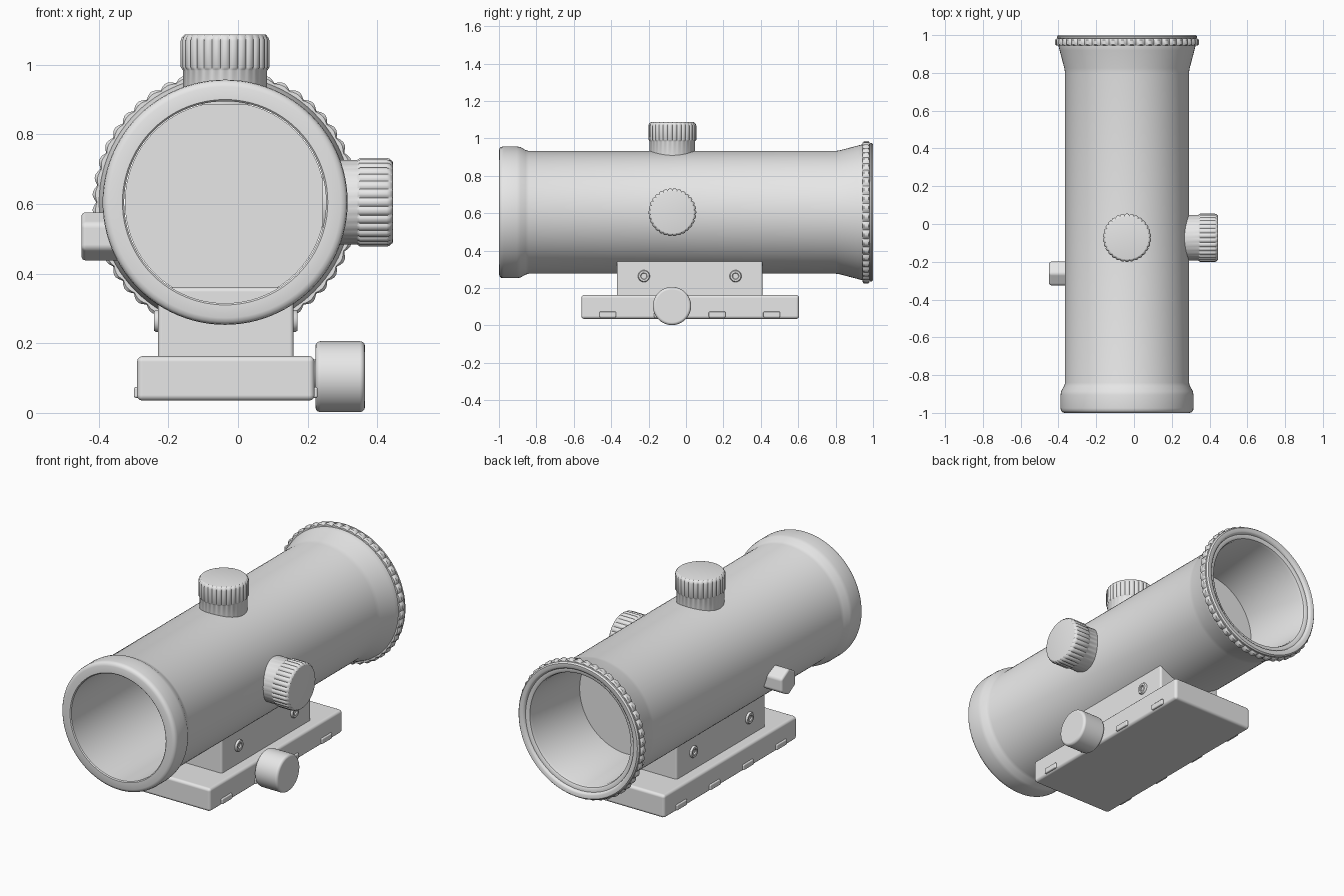
import bpy, bmesh
from math import sin, cos, pi, radians
from mathutils import Vector

if "Cube" in bpy.data.objects:
    bpy.data.objects.remove(bpy.data.objects["Cube"], do_unlink=True)

grey = bpy.data.materials.new("plain_grey")
grey.use_nodes = True
grey.diffuse_color = (0.8, 0.8, 0.8, 1)
grey.node_tree.nodes["Principled BSDF"].inputs["Base Color"].default_value = (0.8, 0.8, 0.8, 1)

CX, CZ = -0.037, 0.605      # tube axis
KNOB_Y = -0.073             # adjustment knobs


def finish(name, bm, bevel=0.0):
    bmesh.ops.recalc_face_normals(bm, faces=bm.faces)
    mesh = bpy.data.meshes.new(name)
    bm.to_mesh(mesh)
    bm.free()
    mesh.materials.append(grey)
    for p in mesh.polygons:
        p.use_smooth = True
    mesh.set_sharp_from_angle(angle=radians(38))
    obj = bpy.data.objects.new(name, mesh)
    bpy.context.collection.objects.link(obj)
    if bevel:
        mod = obj.modifiers.new("rounded_edges", 'BEVEL')
        mod.width, mod.segments = bevel, 3
        mod.limit_method = 'ANGLE'
        mod.harden_normals = True
    return obj


def box(name, lo, hi, bevel):
    bm = bmesh.new()
    bmesh.ops.create_cube(bm, size=1)
    lo, hi = Vector(lo), Vector(hi)
    for v in bm.verts:
        v.co = (lo + hi) / 2 + v.co * (hi - lo)
    return finish(name, bm, bevel)


def lathe(name, profile, origin, axis, segs=64, closed=False, ribs=0, depth=0.0,
          pattern=(0, .8, 1, 1, .8), bevel=0.0):
    """Spin (radius, height) points; a third value scales the rib grooves."""
    bm = bmesh.new()
    if ribs:
        segs = ribs * len(pattern)
    rings = []
    for r, h, *groove in profile:
        ring = []
        for i in range(segs):
            a = 2 * pi * i / segs
            cut = depth * groove[0] * (1 - pattern[i % len(pattern)]) if groove else 0
            c, s = (r - cut) * cos(a), (r - cut) * sin(a)
            co = {'X': (h, s, c), 'Y': (c, h, s), 'Z': (c, s, h)}[axis]
            ring.append(bm.verts.new(Vector(origin) + Vector(co)))
        rings.append(ring)
    pairs = list(zip(rings, rings[1:]))
    if closed:
        pairs.append((rings[-1], rings[0]))
    else:
        bm.faces.new(rings[0])
        bm.faces.new(rings[-1])
    for a, b in pairs:
        for i in range(segs):
            j = (i + 1) % segs
            bm.faces.new((a[i], a[j], b[j], b[i]))
    return finish(name, bm, bevel)


# Hollow tube with a rounded front lip and a flared rear
tube = [(.29, -.995), (.295, -1), (.332, -1), (.343, -.996), (.35, -.988), (.352, -.975),
        (.352, -.905), (.349, -.885), (.333, -.858), (.328, -.84),
        (.328, .8), (.332, .825), (.357, .92), (.362, .94), (.362, .982),
        (.371, .984), (.371, .992), (.364, 1), (.345, 1), (.337, .995), (.333, .985),
        (.318, .985), (.31, .98), (.305, .965), (.29, .57)]
lathe("main_tube", tube, (CX, 0, CZ), 'Y', segs=96, closed=True)

# Lens disc set deep behind the rear opening
lathe("lens", [(.288, .565), (.288, .575)], (CX, 0, CZ), 'Y', segs=64)

# Scalloped grip ring around the rear flare
lathe("rear_grip_ring", [(.35, .944), (.373, .944, .5), (.381, .951, 1), (.381, .975, 1),
                         (.373, .982, .5), (.35, .982)],
      (CX, 0, CZ), 'Y', closed=True, ribs=48, depth=.011, pattern=(0, .6, 1, 1, .6))

# Ribbed adjustment knobs on the top and the side
knob = [(.121, .28), (.121, .378), (.124, .382, .6), (.128, .388, 1), (.128, .464, 1),
        (.125, .473, .6), (.117, .481), (.113, .482)]
for name, axis in (("top_knob", 'Z'), ("side_knob", 'X')):
    lathe(name, knob, (CX, KNOB_Y, CZ), axis, ribs=30, depth=.007)

# Six-sided nut on the opposite side
lathe("side_nut", [(.073, -.45), (.073, -.33)], (0, -.262, .507), 'X', segs=6, bevel=.013)

# Mount: upper block reaching into the tube, and the wide base plate
box("mount_block", (-.23, -.37, .15), (.16, .41, .36), .012)
box("base_plate", (-.29, -.56, .035), (.22, .605, .163), .016)

# Clamp knob on the base plate
lathe("clamp_knob", [(.102, .222), (.102, .365)], (0, -.075, .104), 'X', segs=64, bevel=.015)
lathe("clamp_stem", [(.05, .2), (.05, .23)], (0, -.075, .104), 'X', segs=32)

# Small tabs along both lower edges, and socket bolts on the block
bolt = [(.032, -.02), (.032, .005), (.028, .011), (.018, .011), (.015, .008), (.015, -.004)]
for label, side, plate_x, block_x in (("left", 1, .22, .16), ("right", -1, -.29, -.23)):
    for k in range(4):
        y = -.418 + k * .292
        a, b = sorted((plate_x - side * .02, plate_x + side * .009))
        box(f"{label}_tab_{k + 1}", (a, y - .045, .043), (b, y + .045, .074), .006)
    for k, y in enumerate((-.225, .265)):
        lathe(f"{label}_bolt_{k + 1}", [(r, side * h) for r, h in bolt],
              (block_x, y, .264), 'X', segs=32)
